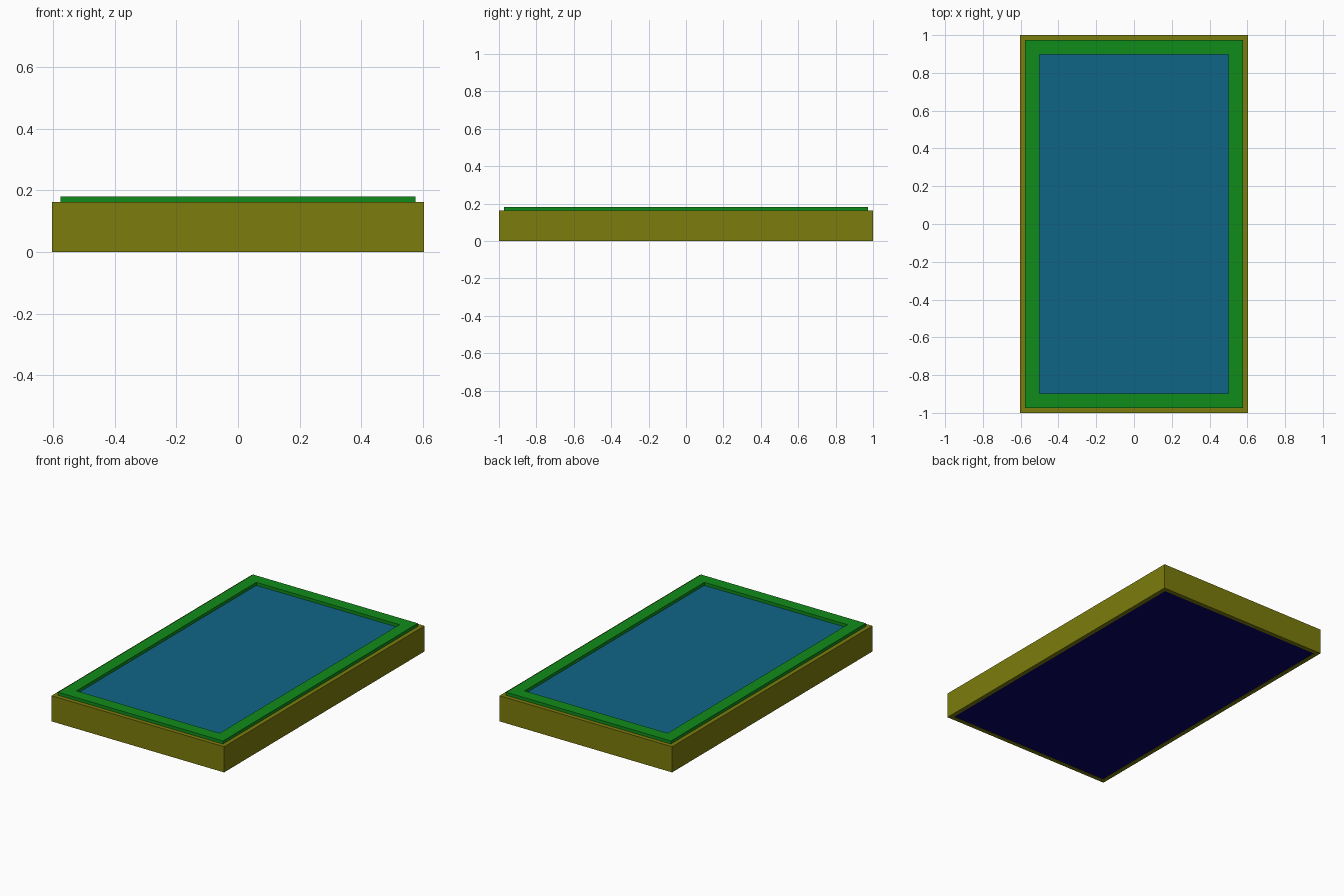
import bpy
import bmesh

if "Cube" in bpy.data.objects:
    bpy.data.objects.remove(bpy.data.objects["Cube"])


def finish(name, bm, color):
    bmesh.ops.recalc_face_normals(bm, faces=bm.faces[:])
    mesh = bpy.data.meshes.new(name)
    bm.to_mesh(mesh)
    bm.free()
    mat = bpy.data.materials.new(name + "_material")
    mat.diffuse_color = (*color, 1)
    mat.use_nodes = True
    mat.node_tree.nodes["Principled BSDF"].inputs["Base Color"].default_value = mat.diffuse_color
    mesh.materials.append(mat)
    obj = bpy.data.objects.new(name, mesh)
    bpy.context.collection.objects.link(obj)
    return obj


def rect(bm, hx, hy, z):
    return [bm.verts.new((sx * hx, sy * hy, z))
            for sx, sy in ((-1, -1), (1, -1), (1, 1), (-1, 1))]


def ring(name, outer, inner, z0, z1, color):
    """Rectangular frame: four loops joined all the way round."""
    bm = bmesh.new()
    loops = [rect(bm, *outer, z0), rect(bm, *outer, z1),
             rect(bm, *inner, z1), rect(bm, *inner, z0)]
    for k in range(4):
        a, b = loops[k], loops[(k + 1) % 4]
        for i in range(4):
            j = (i + 1) % 4
            bm.faces.new((a[i], a[j], b[j], b[i]))
    return finish(name, bm, color)


def slab(name, half, z0, z1, color):
    bm = bmesh.new()
    a, b = rect(bm, *half, z0), rect(bm, *half, z1)
    bm.faces.new(a)
    bm.faces.new(b)
    for i in range(4):
        j = (i + 1) % 4
        bm.faces.new((a[i], a[j], b[j], b[i]))
    return finish(name, bm, color)


OUTER = (0.603, 1.0)
INNER = (0.576, 0.973)
OPENING = (0.50, 0.897)

# Side walls
ring("casing_walls", OUTER, INNER, 0, 0.162, (0.2, 0.2, 0.004))
# Raised rim around the glass
ring("top_rim", INNER, OPENING, 0.162, 0.181, (0.005, 0.26, 0.01))
# Glass pane held under the rim
slab("glass_pane", INNER, 0.15, 0.162, (0.005, 0.13, 0.24))
# Back plate closing the underside
slab("back_plate", INNER, 0.002, 0.012, (0.003, 0.001, 0.13))
